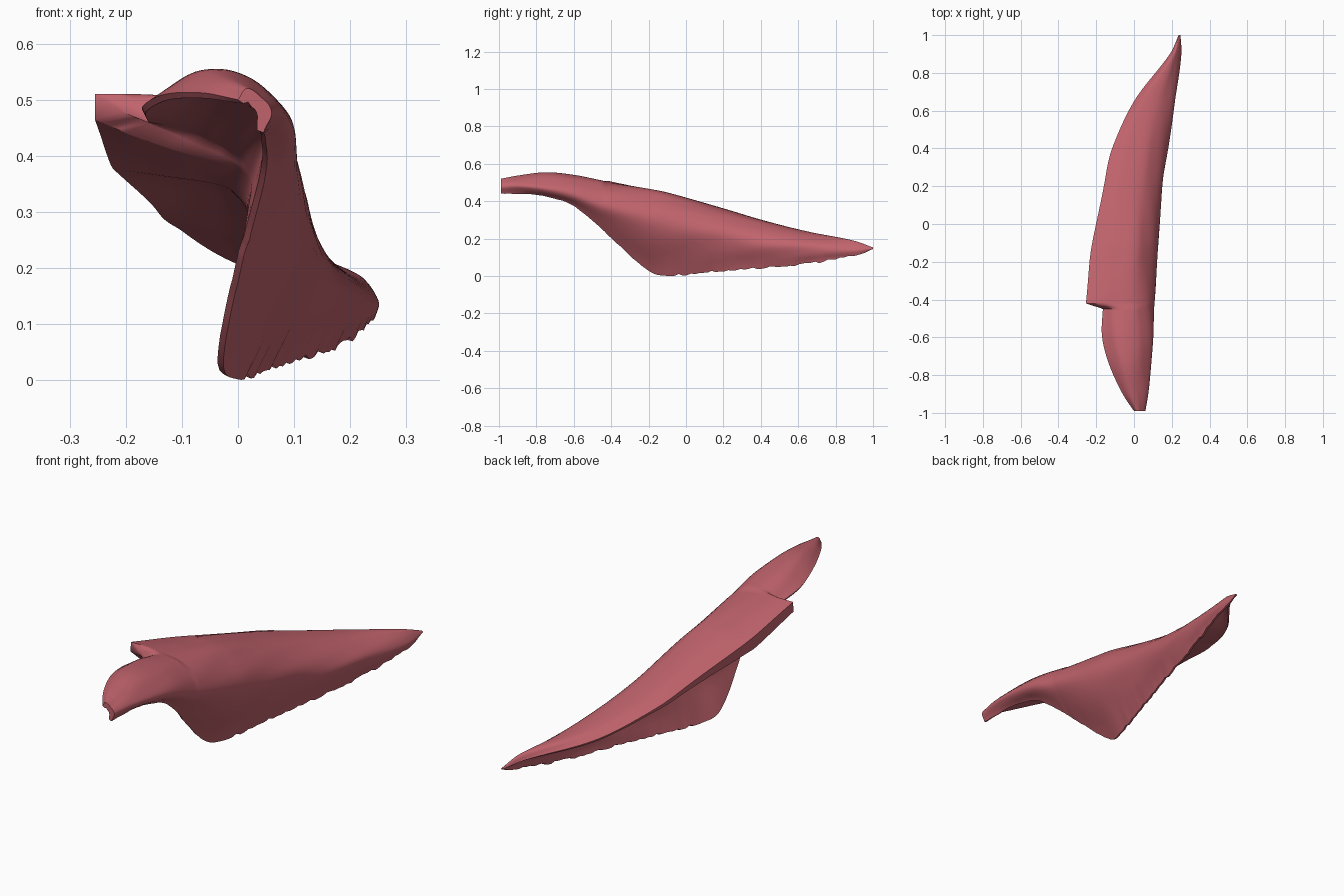
import bpy, bmesh, math, random
from mathutils import Vector

if "Cube" in bpy.data.objects:
    bpy.data.objects.remove(bpy.data.objects["Cube"])

random.seed(4)

# Cross-sections: y, then (x, z) of left lip, crown, shoulder, right side, lower edge
SECTIONS = [
    (-0.99, 0.00, .500, .015, .52, .035, .51, .06, .48, .045, .440),
    (-0.90, -.06, .512, -.02, .537, .03, .525, .075, .485, .045, .438),
    (-0.75, -.13, .510, -.06, .553, .02, .54, .09, .47, .05, .425),
    (-0.60, -.168, .490, -.08, .54, .03, .52, .103, .44, .05, .372),
    (-0.45, -.165, .470, -.08, .51, .03, .49, .106, .38, .02, .25),
    (-0.42, -.255, .510, -.13, .507, .03, .48, .108, .37, .01, .22),
    (-0.20, -.235, .450, -.10, .465, .03, .447, .122, .29, -.026, .025),
    (-0.10, -.22, .423, -.09, .447, .04, .422, .13, .27, .0, .0),
    (0.20, -.16, .342, -.07, .362, .06, .335, .150, .22, .08, .022),
    (0.40, -.115, .288, -.03, .302, .09, .28, .180, .18, .13, .038),
    (0.65, .00, .215, .05, .238, .14, .225, .216, .16, .19, .06),
    (0.90, .19, .165, .205, .188, .225, .18, .25, .14, .242, .105),
    (1.00, .236, .147, .238, .152, .242, .152, .246, .147, .243, .142),
]
NP = 36          # points across the sheet


def spline(p0, p1, p2, p3, t):
    return 0.5 * (2 * p1 + (p2 - p0) * t + (2 * p0 - 5 * p1 + 4 * p2 - p3) * t * t
                  + (3 * p1 - p0 - 3 * p2 + p3) * t ** 3)


def profile(row):
    """Smooth curve through the five points of a section."""
    p = [Vector((row[i], row[i + 1])) for i in range(1, 11, 2)]
    p = [p[0] * 2 - p[1]] + p + [p[-1] * 2 - p[-2]]
    out = []
    for j in range(NP):
        u = j / (NP - 1) * 4
        k = min(int(u), 3)
        out.append(spline(p[k], p[k + 1], p[k + 2], p[k + 3], u - k))
    return out


def section_at(y):
    """Interpolate the table along y, keeping the notch crisp."""
    i = 0
    while i < len(SECTIONS) - 2 and y > SECTIONS[i + 1][0]:
        i += 1
    a, b = SECTIONS[i], SECTIONS[i + 1]
    h = b[0] - a[0]
    t = (y - a[0]) / h

    def slope(k, c):
        lo, hi = max(k - 1, 0), min(k + 1, len(SECTIONS) - 1)
        if k in (4, 5):
            lo, hi = (3, 4) if k == 4 else (5, 6)
        return (SECTIONS[hi][c] - SECTIONS[lo][c]) / (SECTIONS[hi][0] - SECTIONS[lo][0])
    row = [y]
    for c in range(1, 11):
        m0, m1 = slope(i, c) * h, slope(i + 1, c) * h
        row.append((2 * t**3 - 3 * t**2 + 1) * a[c] + (t**3 - 2 * t**2 + t) * m0
                   + (3 * t**2 - 2 * t**3) * b[c] + (t**3 - t**2) * m1)
    return row


# Muscle sheet: closed loops of outer skin plus inner skin, lofted along y
ys = sorted(set([round(-0.99 + 1.99 * i / 90, 4) for i in range(91)] + [-0.45, -0.435, -0.42]))
bm = bmesh.new()
rings = []
for y in ys:
    outer = profile(section_at(y))
    length = sum((outer[j + 1] - outer[j]).length for j in range(NP - 1))
    rag = random.uniform(0, 0.012) if -0.05 < y < 0.93 else random.uniform(0, 0.004)
    # left lip is deepest a little behind the notch
    lip = 0.055 * max(0, 1 - abs(y + 0.18) / 0.6) if y >= -0.43 else 0.0
    # belly fills the fold under the front tongue
    belly = 0.05 + 0.05 * math.exp(-((y + 0.3) / 0.3) ** 2)
    inner = []
    for j in range(NP):
        u = j / (NP - 1)
        a, b = outer[max(j - 1, 0)], outer[min(j + 1, NP - 1)]
        d = (b - a).normalized()
        s = math.sin(math.pi * u)
        th = 0.012 + belly * s + lip * max(0, 1 - u / 0.5)
        inner.append(outer[j] + Vector((d.y, -d.x)) * min(th, length * 0.18))
    for _ in range(40):          # relax the inner skin
        inner = ([inner[0]] + [(inner[j - 1] + inner[j] * 2 + inner[j + 1]) / 4
                               for j in range(1, NP - 1)] + [inner[-1]])
    for j in range(NP):
        u = j / (NP - 1)
        # faint oblique fibres and a ragged lower edge
        w = 0.0012 * math.sin(34 * u + 14 * y) * min(1, length * 2)
        edge = max(0, (u - 0.88) / 0.12)
        for q in (outer[j], inner[j]):
            q.x += w
            q.y += edge * rag
    loop = outer + inner[::-1]
    rings.append([bm.verts.new((q.x, y, max(q.y, 0))) for q in loop])
m = 2 * NP
for a, b in zip(rings, rings[1:]):
    for j in range(m):
        bm.faces.new((a[j], a[(j + 1) % m], b[(j + 1) % m], b[j]))
# End caps as strips between the two skins
for r in (rings[0], rings[-1]):
    for j in range(NP - 1):
        bm.faces.new((r[j], r[j + 1], r[m - 2 - j], r[m - 1 - j]))
bmesh.ops.recalc_face_normals(bm, faces=bm.faces)

mesh = bpy.data.meshes.new("muscle_sheet")
bm.to_mesh(mesh)
bm.free()
obj = bpy.data.objects.new("muscle_sheet", mesh)
bpy.context.collection.objects.link(obj)

red = bpy.data.materials.new("muscle red")
red.diffuse_color = (0.53, 0.125, 0.15, 1)
red.use_nodes = True
red.node_tree.nodes["Principled BSDF"].inputs["Base Color"].default_value = red.diffuse_color
mesh.materials.append(red)

bpy.context.view_layer.objects.active = obj
obj.select_set(True)
bpy.ops.object.shade_smooth_by_angle(angle=math.radians(50))
